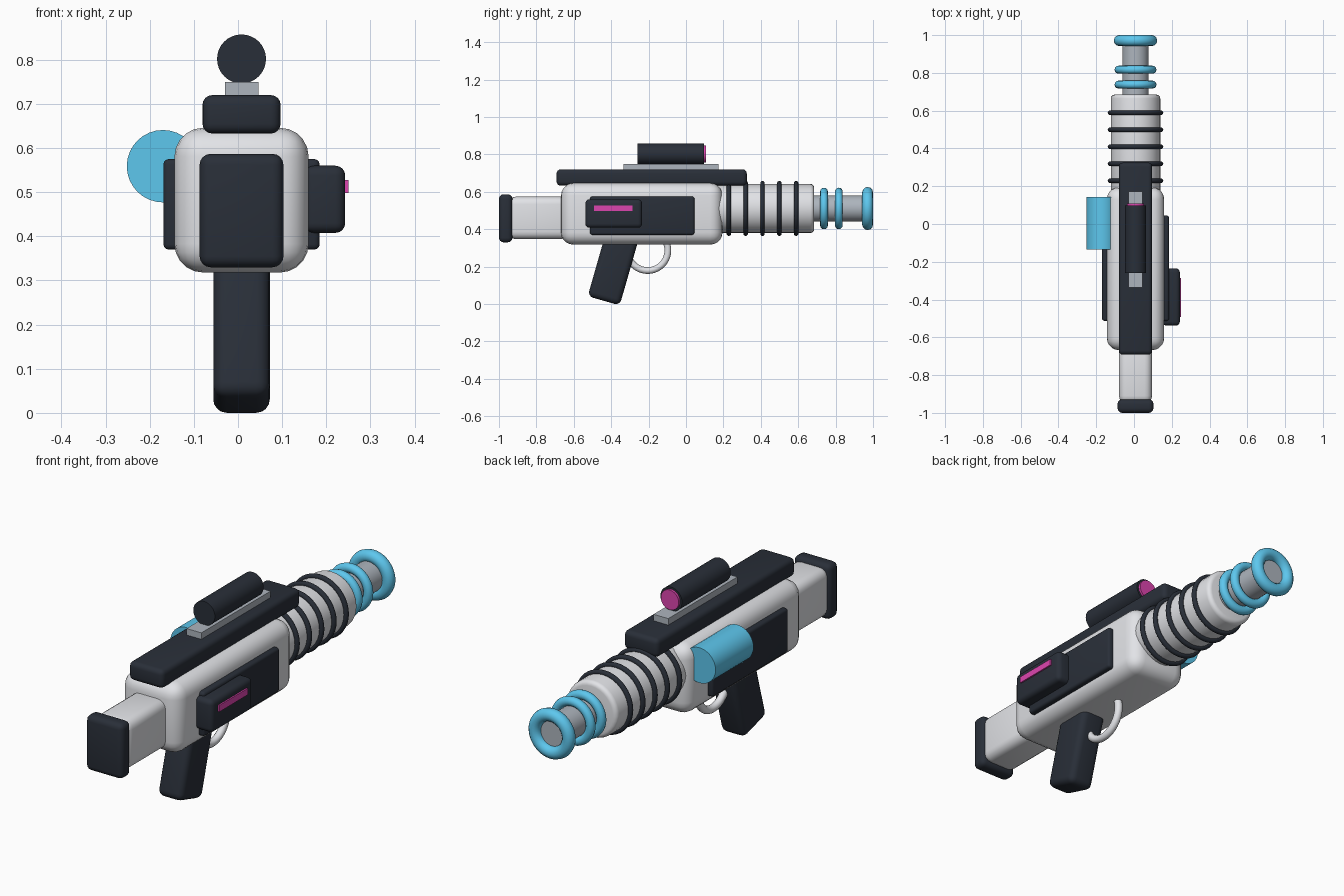
import bpy, math
from mathutils import Vector

if "Cube" in bpy.data.objects:
    bpy.data.objects.remove(bpy.data.objects["Cube"])

XC = 0.008          # centre plane of the blaster
BZ = 0.511          # barrel axis height


def material(name, rgb):
    m = bpy.data.materials.new(name)
    m.diffuse_color = (*rgb, 1)
    m.use_nodes = True
    m.node_tree.nodes["Principled BSDF"].inputs["Base Color"].default_value = m.diffuse_color
    return m


SHELL = material("light_shell", (0.76, 0.77, 0.80))
STEEL = material("steel", (0.42, 0.46, 0.51))
DARK = material("dark_slate", (0.022, 0.028, 0.040))
BLUE = material("sky_blue", (0.11, 0.57, 0.85))
PINK = material("magenta", (0.72, 0.06, 0.43))


def finish(name, mat, bevel=0, segments=4):
    ob = bpy.context.object
    ob.name = name
    ob.data.materials.append(mat)
    if bevel:
        mod = ob.modifiers.new("bevel", 'BEVEL')
        mod.width, mod.segments = bevel, segments
        mod.limit_method = 'ANGLE'
        mod.angle_limit = math.radians(40)
        bpy.ops.object.modifier_apply(modifier="bevel")
    bpy.ops.object.shade_smooth_by_angle(angle=math.radians(35))
    return ob


def box(name, mat, x, y, z, bevel=0, segments=4):
    """Rounded box from (min, max) pairs."""
    lo, hi = Vector((x[0], y[0], z[0])), Vector((x[1], y[1], z[1]))
    bpy.ops.mesh.primitive_cube_add(size=1, location=(lo + hi) / 2)
    bpy.context.object.scale = hi - lo
    bpy.ops.object.transform_apply(location=False, rotation=False, scale=True)
    return finish(name, mat, bevel, segments)


def mid_box(name, mat, width, y, z, bevel=0, segments=4):
    return box(name, mat, (XC - width / 2, XC + width / 2), y, z, bevel, segments)


def tube(name, mat, r, y, x=XC, z=BZ, bevel=0):
    """Solid cylinder along y."""
    bpy.ops.mesh.primitive_cylinder_add(vertices=32, radius=r, depth=y[1] - y[0],
        location=(x, (y[0] + y[1]) / 2, z), rotation=(math.pi / 2, 0, 0))
    return finish(name, mat, bevel)


def ring(name, mat, major, minor, loc, rot):
    bpy.ops.mesh.primitive_torus_add(major_radius=major, minor_radius=minor,
        major_segments=40, minor_segments=12, location=loc, rotation=rot)
    return finish(name, mat)


# Main body, stock and butt pad
mid_box("body", SHELL, 0.304, (-0.668, 0.195), (0.318, 0.646), 0.065, 5)
mid_box("stock", SHELL, 0.175, (-0.95, -0.63), (0.347, 0.574), 0.04)
mid_box("butt_pad", DARK, 0.19, (-1.0, -0.928), (0.33, 0.587), 0.025)

# Top rail, scope mount and scope
mid_box("top_rail", DARK, 0.177, (-0.692, 0.325), (0.633, 0.72), 0.022)
mid_box("scope_mount", STEEL, 0.076, (-0.335, 0.173), (0.71, 0.75))
tube("scope", DARK, 0.0555, (-0.26, 0.097), z=0.802)
tube("scope_lens", PINK, 0.046, (0.08, 0.108), z=0.802)

# Barrel with dark cooling rings
tube("barrel", SHELL, 0.131, (0.12, 0.685), bevel=0.02)
for i in range(5):
    ring(f"barrel_ring_{i + 1}", DARK, 0.135, 0.012,
         (XC, 0.229 + 0.09 * i, BZ), (math.pi / 2, 0, 0))

# Muzzle with blue emitter rings
tube("muzzle", STEEL, 0.07, (0.65, 0.972))
for i, (y, major, minor) in enumerate([(0.738, 0.09, 0.021), (0.817, 0.09, 0.021),
                                       (0.971, 0.086, 0.029)]):
    ring(f"muzzle_ring_{i + 1}", BLUE, major, minor, (XC, y, BZ), (math.pi / 2, 0, 0))

# Slanted grip
tilt = math.radians(16)
axis = Vector((0, math.sin(tilt), math.cos(tilt)))
grip = box("grip", DARK, (-0.064, 0.064), (-0.089, 0.089), (-0.2, 0.2), 0.03)
grip.rotation_euler.x = -tilt
grip.location = Vector((XC, -0.44, 0.0175)) + axis * 0.2

# Trigger guard, running into grip and body
ring("trigger_guard", SHELL, 0.108, 0.018, (XC, -0.205, 0.287), (0, math.pi / 2, 0))

# Side panels, mirrored
for side, s in (("right", 1), ("left", -1)):
    xs = sorted((XC + s * 0.12, XC + s * 0.177))
    box(f"{side}_panel", DARK, xs, (-0.513, 0.045), (0.37, 0.575), 0.012, 3)

# Power module with glowing strip on the right
box("power_module", DARK, (0.15, 0.243), (-0.538, -0.235), (0.408, 0.56), 0.022)
box("module_strip", PINK, (0.23, 0.25), (-0.493, -0.285), (0.498, 0.528))

# Energy canister on the left
tube("energy_canister", BLUE, 0.082, (-0.136, 0.143), x=-0.17, z=0.559)
